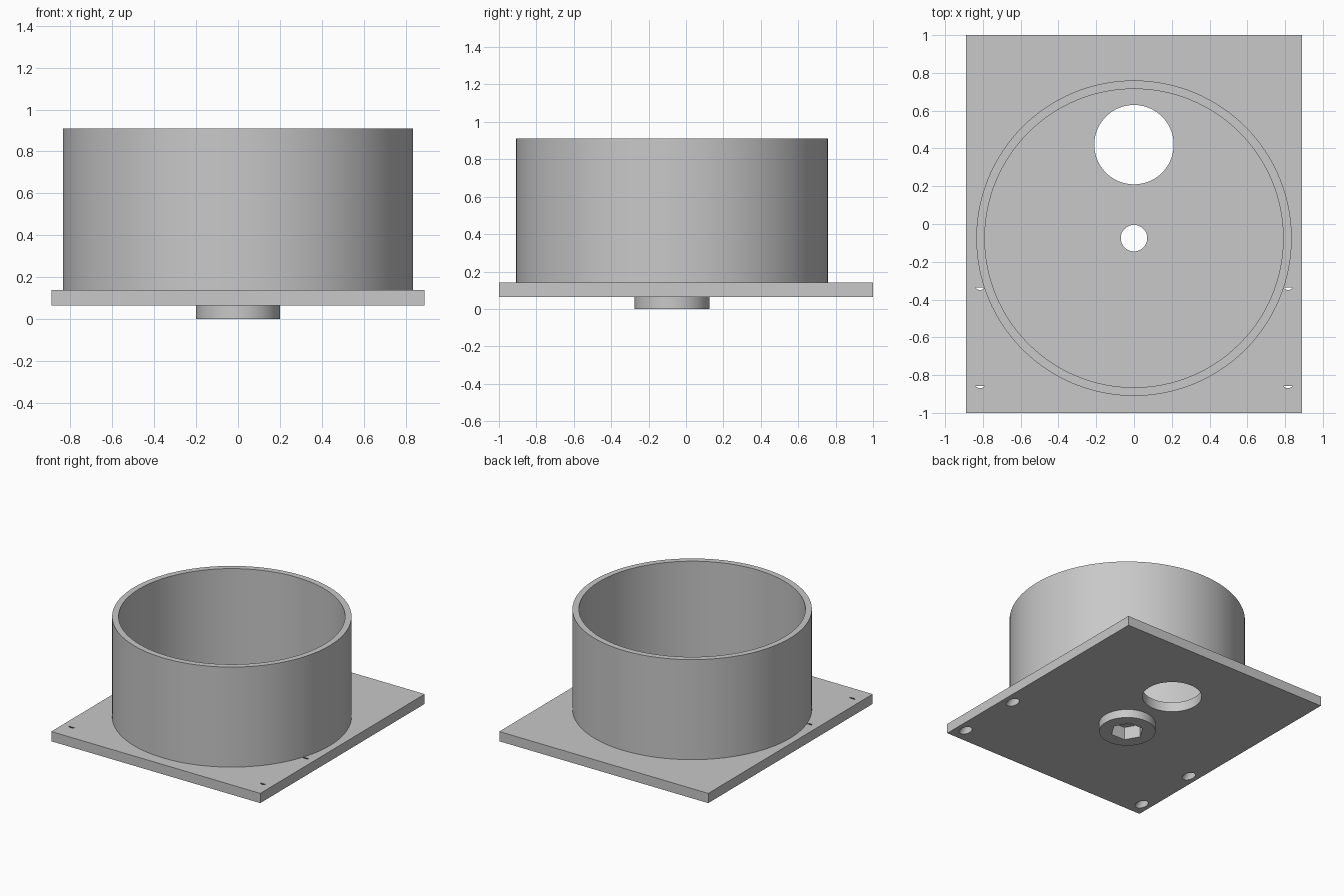
import bpy, math
from mathutils import Vector

if "Cube" in bpy.data.objects:
    bpy.data.objects.remove(bpy.data.objects["Cube"], do_unlink=True)

grey = bpy.data.materials.new("plain_grey")
grey.use_nodes = True
grey.diffuse_color = (0.58, 0.58, 0.58, 1)
grey.node_tree.nodes["Principled BSDF"].inputs["Base Color"].default_value = (0.58, 0.58, 0.58, 1)

BASE, TOP, RIM = 0.065, 0.14, 0.91   # plate underside, plate top, wall top
AXIS_Y = -0.075                      # centre of wall and boss


def cylinder(name, radius, start, end, sides=128):
    """Solid cylinder or prism between two points."""
    a, b = Vector(start), Vector(end)
    bpy.ops.mesh.primitive_cylinder_add(
        vertices=sides, radius=radius, depth=(b - a).length, location=(a + b) / 2,
        rotation=(b - a).to_track_quat('Z', 'Y').to_euler())
    obj = bpy.context.object
    obj.name = name
    return obj


def upright(name, radius, y, low, high, sides=128):
    return cylinder(name, radius, (0, y, low), (0, y, high), sides)


def finish(obj, cutters):
    """Cut the part, then apply material and shading."""
    for cutter in cutters:
        mod = obj.modifiers.new(cutter.name, 'BOOLEAN')
        mod.operation, mod.solver, mod.object = 'DIFFERENCE', 'EXACT', cutter
    bpy.context.view_layer.update()
    evaluated = obj.evaluated_get(bpy.context.evaluated_depsgraph_get())
    mesh = bpy.data.meshes.new_from_object(evaluated)
    obj.modifiers.clear()
    obj.data = mesh
    mesh.materials.clear()
    mesh.materials.append(grey)
    bpy.ops.object.select_all(action='DESELECT')
    obj.select_set(True)
    bpy.context.view_layer.objects.active = obj
    bpy.ops.object.shade_smooth_by_angle(angle=math.radians(30))


# Cutters: large port, centre bore, bolt head pocket, inside of the wall
port = upright("port_cutter", 0.21, 0.42, -0.1, 0.3)
bore = upright("bore_cutter", 0.07, AXIS_Y, -0.1, 0.3, 64)
pocket = upright("pocket_cutter", 0.118, AXIS_Y, -0.1, 0.1, 6)
pocket.rotation_euler.z = math.radians(30)   # corner towards the side
inside = upright("inside_cutter", 0.79, AXIS_Y, 0, 1)

# Slanted screw holes that just break through the plate top
slant = Vector((0, 1, 1)).normalized()
screws = []
for side in (-1, 1):
    for y in (-0.368, -0.888):
        entry = Vector((side * 0.815, y, BASE))
        screws.append(cylinder("screw_cutter", 0.04, entry - slant * 0.1,
                               entry + slant * 0.075, 48))

# Base plate
bpy.ops.mesh.primitive_cube_add(size=1, location=(0, 0, (BASE + TOP) / 2))
plate = bpy.context.object
plate.name = "base_plate"
plate.scale = (1.78, 2, TOP - BASE)
bpy.ops.object.transform_apply(location=False, rotation=False, scale=True)
finish(plate, [port, bore, pocket] + screws)

# Round wall
finish(upright("round_wall", 0.835, AXIS_Y, TOP, RIM), [inside])

# Boss under the plate with a six sided pocket
finish(upright("bottom_boss", 0.2, AXIS_Y, 0, BASE), [pocket])

for cutter in [port, bore, pocket, inside] + screws:
    bpy.data.objects.remove(cutter, do_unlink=True)
